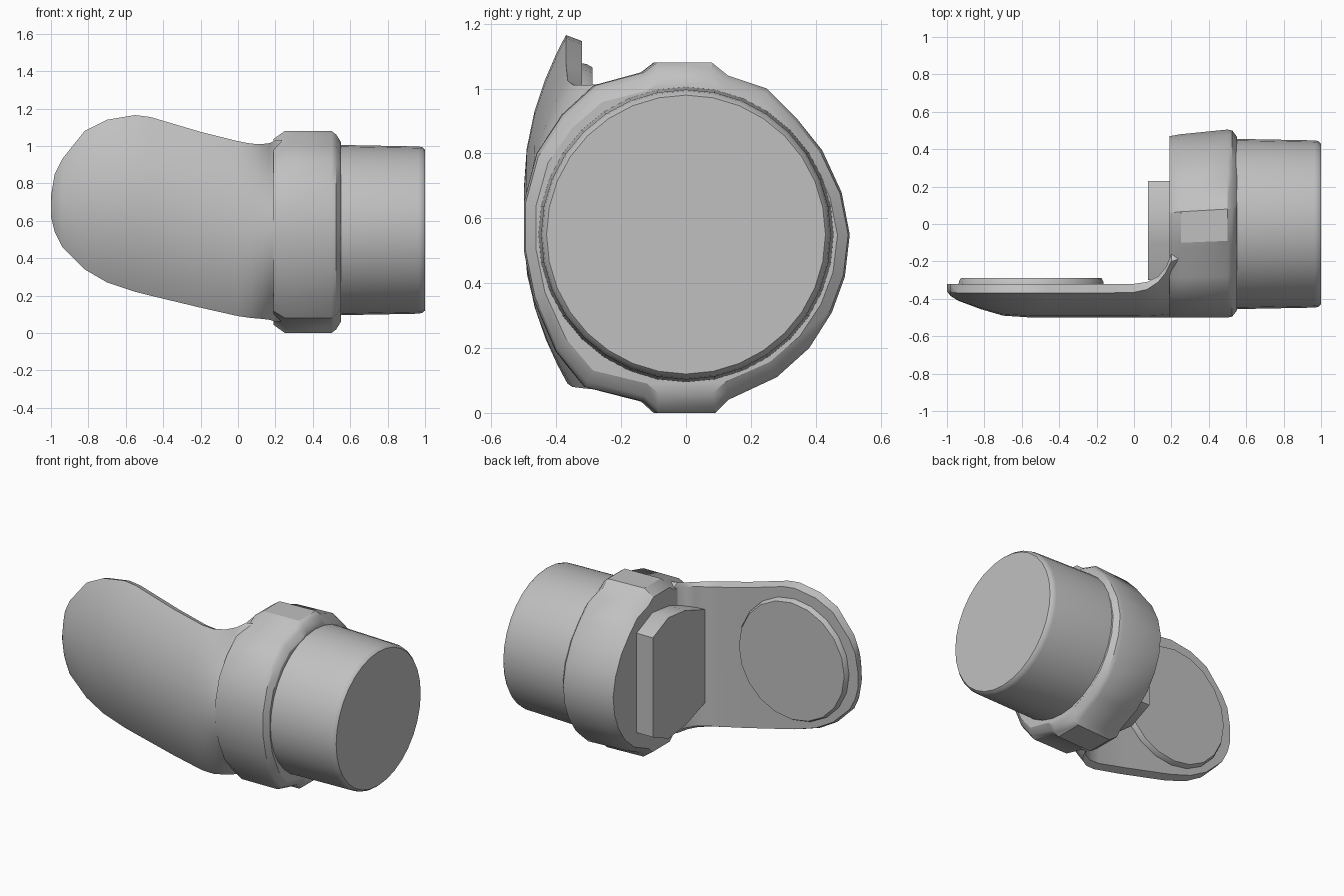
import bpy, bmesh, math

cube = bpy.data.objects.get("Cube")
if cube:
    bpy.data.objects.remove(cube, do_unlink=True)

grey = bpy.data.materials.new("light_grey")
grey.use_nodes = True
colour = (0.53, 0.53, 0.53, 1)
grey.diffuse_color = colour
grey.node_tree.nodes["Principled BSDF"].inputs["Base Color"].default_value = colour

MID = 0.55  # height of the motor axis


def loft(name, rings):
    """Skin a list of equal-length point rings and cap both ends."""
    bm = bmesh.new()
    rows = [[bm.verts.new(p) for p in ring] for ring in rings]
    n = len(rows[0])
    for a, b in zip(rows, rows[1:]):
        for i in range(n):
            j = (i + 1) % n
            bm.faces.new((a[i], a[j], b[j], b[i]))
    bm.faces.new(rows[0])
    bm.faces.new(rows[-1])
    bmesh.ops.recalc_face_normals(bm, faces=bm.faces)
    mesh = bpy.data.meshes.new(name)
    bm.to_mesh(mesh)
    bm.free()
    mesh.materials.append(grey)
    obj = bpy.data.objects.new(name, mesh)
    bpy.context.collection.objects.link(obj)
    bpy.ops.object.select_all(action="DESELECT")
    obj.select_set(True)
    bpy.context.view_layer.objects.active = obj
    bpy.ops.object.shade_smooth_by_angle(angle=math.radians(32))
    return obj


def circle(radius, sides):
    return [(radius * math.cos(math.tau * i / sides), radius * math.sin(math.tau * i / sides))
            for i in range(sides)]


# Motor housing: a slightly tapered drum along x
loft("motor_housing", [[(x, u, MID + v) for u, v in circle(r, 32)]
                       for x, r in ((0.5, 0.456), (0.965, 0.447), (0.985, 0.443), (1.0, 0.43))])

# Collar: round band with a lug at top and bottom
outline = [(-0.09, 1.08), (0.08, 1.08), (0.13, 1.04), (0.25, 1.0), (0.34, 0.91), (0.42, 0.81),
           (0.48, 0.68), (0.505, 0.55), (0.49, 0.42), (0.45, 0.31), (0.38, 0.2), (0.28, 0.11),
           (0.13, 0.04), (0.09, 0.0), (-0.09, 0.0), (-0.13, 0.035), (-0.31, 0.08), (-0.4, 0.19),
           (-0.47, 0.35), (-0.5, 0.5), (-0.5, 0.65), (-0.46, 0.8), (-0.38, 0.92), (-0.28, 1.01),
           (-0.13, 1.05)]
collar = []
for x, sy, sz, pivot in ((0.19, 0.965, 0.92, -0.5), (0.25, 0.975, 1, -0.5),
                         (0.5, 1, 1, -0.5), (0.525, 0.99, 0.965, 0), (0.55, 0.925, 0.89, 0)):
    collar.append([(x, pivot + (y - pivot) * sy, 0.54 + (z - 0.54) * sz) for y, z in outline])
loft("collar", collar)

# Arm: D-shaped section swept along x, flaring into the collar
# x, top, bottom, rim y, front y, back y
stations = [(-1.0, 0.73, 0.62, -0.35, -0.36, -0.32),
            (-0.98, 0.85, 0.54, -0.36, -0.385, -0.32),
            (-0.94, 0.93, 0.46, -0.37, -0.41, -0.32),
            (-0.82, 1.08, 0.34, -0.37, -0.455, -0.32),
            (-0.7, 1.14, 0.27, -0.37, -0.49, -0.32),
            (-0.55, 1.165, 0.22, -0.37, -0.5, -0.32),
            (-0.47, 1.155, 0.2, -0.37, -0.5, -0.32),
            (-0.2, 1.075, 0.135, -0.37, -0.5, -0.32),
            (0.0, 1.025, 0.09, -0.365, -0.5, -0.32),
            (0.07, 1.012, 0.08, -0.35, -0.5, -0.31),
            (0.13, 1.01, 0.075, -0.31, -0.5, -0.28),
            (0.17, 1.015, 0.07, -0.26, -0.5, -0.23),
            (0.2, 1.03, 0.06, -0.2, -0.5, -0.16),
            (0.26, 1.03, 0.06, -0.18, -0.49, -0.14)]
arm = []
STEPS = 12
for x, top, bottom, rim, front, back in stations:
    mid, half = (top + bottom) / 2, (top - bottom) / 2
    ring = [(x, back, mid + half * 0.96)]
    for i in range(STEPS + 1):
        t = math.cos(math.pi * i / STEPS)
        ring.append((x, rim + (front - rim) * (1 - t * t), mid + half * t))
    ring.append((x, back, mid - half * 0.96))
    arm.append(ring)
loft("arm", arm)

# Mounting disc on the back of the arm
loft("mounting_disc", [[(-0.55 + u, y, 0.69 + v) for u, v in circle(r, 20)]
                       for y, r in ((-0.33, 0.39), (-0.305, 0.385), (-0.288, 0.375))])

# Connector block on the inner side of the collar
half_block = [(0.23, 0.32), (0.07, 0.39), (-0.1, 0.37), (-0.3, 0.3)]
block = half_block + [(y, -z) for y, z in reversed(half_block)]
loft("connector_block", [[(x, y, MID + z) for y, z in block] for x in (0.075, 0.22)])
